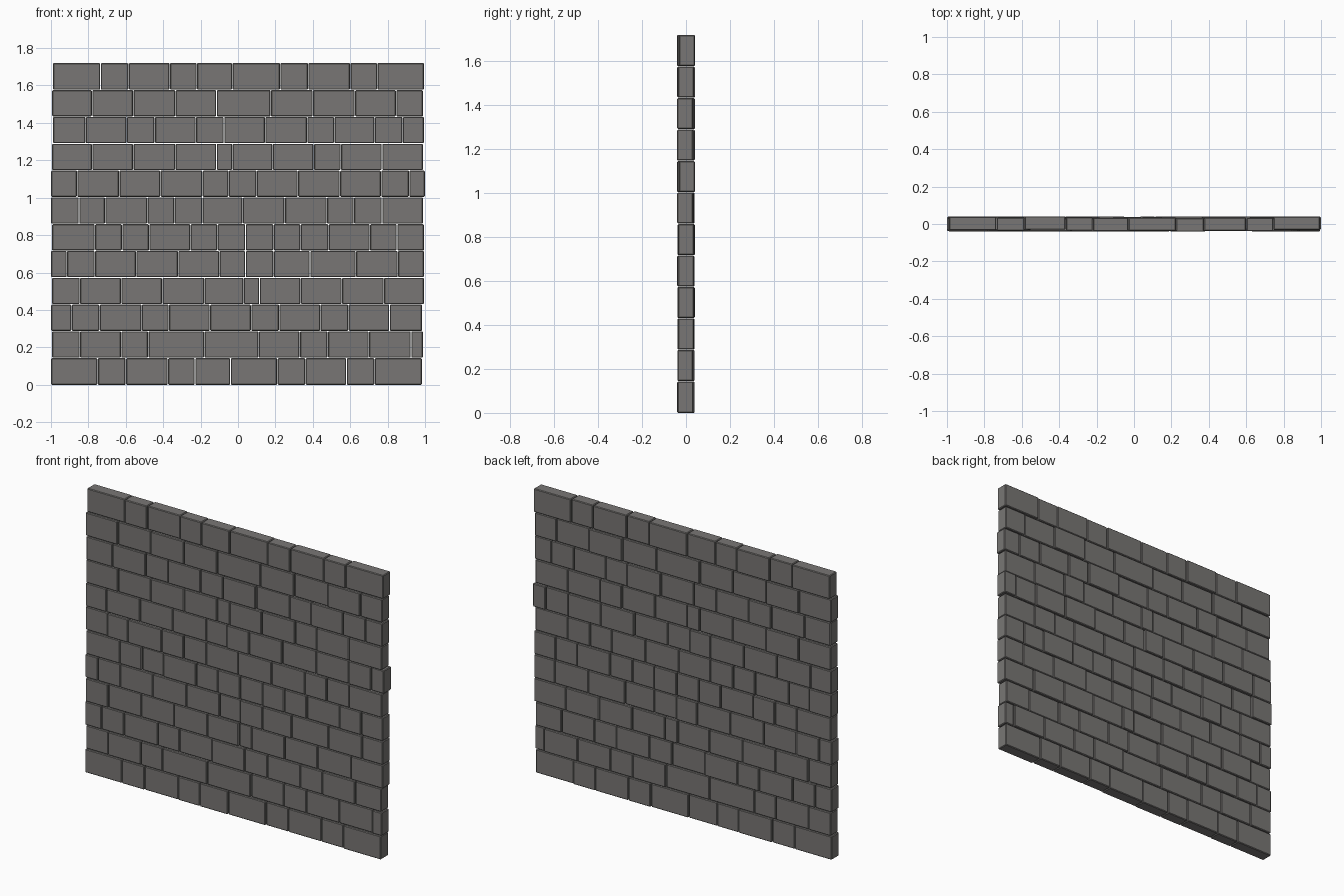
import bpy, bmesh, random
from mathutils import Matrix

random.seed(4)

stone = bpy.data.materials.new("warm grey stone")
stone.diffuse_color = (0.19, 0.183, 0.177, 1)

# Vertical joints of each course, bottom to top, in hundredths of a unit
COURSES = [
    [-100, -75, -60, -37.5, -23, -4, 21, 36, 58, 73, 98.5],
    [-99.5, -84.5, -62.5, -48, -18, 11, 33, 48, 70, 92.5, 99],
    [-100, -89, -74, -51.5, -37, -15, 7, 22, 44, 59, 81, 98.5],
    [-99.5, -84.5, -62.5, -40.5, -18, 3, 11.5, 33.5, 55.5, 78, 99.5],
    [-100, -91.5, -76.5, -54.5, -32, -10, 4, 19, 38.5, 63, 85.5, 99.5],
    [-99.5, -76.5, -62, -47.5, -25.5, -11, 4, 19, 33.5, 48.5, 70.5, 85, 99.5],
    [-100, -85, -71, -48.5, -34, -19, 2.5, 25, 47.5, 62, 77, 99],
    [-100, -86, -63.5, -41.5, -19, -5, 10, 32, 54.5, 76.5, 91.5, 100],
    [-99.5, -78, -56, -33.5, -11.5, -3, 18.5, 40.5, 55, 77, 99],
    [-99, -81.5, -59.5, -44.5, -22.5, -7.5, 14.5, 37, 51.5, 73, 88, 99.5],
    [-99.5, -78, -56, -33.5, -11.5, 17.5, 40, 62.5, 84.5, 99],
    [-99, -73.5, -58.5, -36.5, -22, -3, 22.5, 37.5, 60, 74.5, 99.5],
]
HEIGHT = 1.72 / len(COURSES)
DEPTH, GAP = 0.071, 0.003


def add_brick(bm, x0, x1, z0, z1, y):
    m = (Matrix.Translation(((x0 + x1) / 2, y, (z0 + z1) / 2))
         @ Matrix.Diagonal((x1 - x0, DEPTH, z1 - z0, 1)))
    bmesh.ops.create_cube(bm, size=1, matrix=m)


# One object per course, each brick set slightly in or out
for row, joints in enumerate(COURSES):
    bm = bmesh.new()
    z0 = row * HEIGHT
    for a, b in zip(joints, joints[1:]):
        add_brick(bm, a / 100 + GAP / 2, b / 100 - GAP / 2,
                  z0 + (GAP / 2 if row else 0),
                  z0 + HEIGHT - (GAP / 2 if row < len(COURSES) - 1 else 0),
                  random.uniform(-0.005, 0.005))
    mesh = bpy.data.meshes.new(f"brick_course_{row + 1}")
    bm.to_mesh(mesh)
    bm.free()
    mesh.materials.append(stone)
    obj = bpy.data.objects.new(f"brick_course_{row + 1}", mesh)
    bpy.context.collection.objects.link(obj)
    bevel = obj.modifiers.new("worn_edges", "BEVEL")
    bevel.width = 0.004
    bevel.segments = 1
